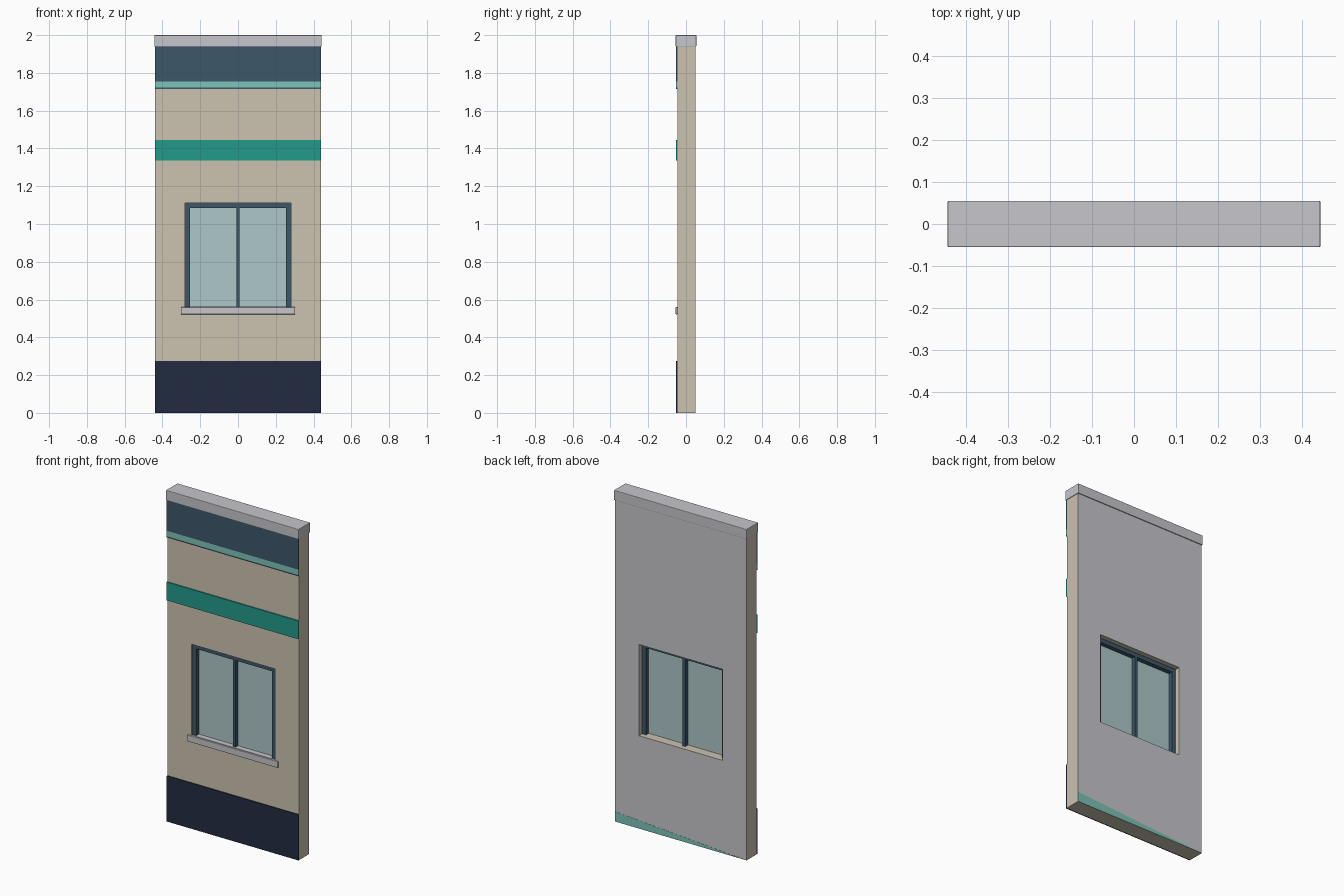
import bpy
import bmesh

if "Cube" in bpy.data.objects:
    bpy.data.objects.remove(bpy.data.objects["Cube"], do_unlink=True)


def linear(c):
    c /= 255
    return c / 12.92 if c <= 0.04045 else ((c + 0.055) / 1.055) ** 2.4


def make_material(name, r, g, b):
    mat = bpy.data.materials.new(name)
    mat.use_nodes = True
    colour = (linear(r), linear(g), linear(b), 1)
    mat.diffuse_color = colour
    mat.node_tree.nodes["Principled BSDF"].inputs["Base Color"].default_value = colour
    return mat


beige = make_material("beige plaster", 204, 194, 176)
grey = make_material("light grey", 199, 199, 204)
navy = make_material("dark navy", 34, 43, 65)
slate = make_material("slate blue", 61, 87, 105)
teal = make_material("teal", 34, 154, 139)
mint = make_material("pale teal", 124, 196, 183)
glass = make_material("pale glass", 174, 199, 200)


def finish(name, bm, mats):
    bmesh.ops.recalc_face_normals(bm, faces=bm.faces)
    mesh = bpy.data.meshes.new(name)
    bm.to_mesh(mesh)
    bm.free()
    for mat in mats:
        mesh.materials.append(mat)
    obj = bpy.data.objects.new(name, mesh)
    bpy.context.scene.collection.objects.link(obj)
    return obj


def box(name, xs, ys, zs, mat, bevel=0):
    bm = bmesh.new()
    bmesh.ops.create_cube(bm, size=1)
    for v in bm.verts:
        v.co = [r[0] if c < 0 else r[1] for c, r in zip(v.co, (xs, ys, zs))]
    obj = finish(name, bm, [mat])
    if bevel:
        mod = obj.modifiers.new("soft edge", "BEVEL")
        mod.width = bevel
        mod.segments = 2
    return obj


HALF = 0.44              # half width of the wall
OPEN = 0.28              # half width of the window opening
FRONT, BACK = -0.045, 0.05
SILL, HEAD = 0.56, 1.11
TOP = 1.94


def wall():
    """Wall as a grid of front panels with a window hole, extruded to the back."""
    xs = [-HALF, -OPEN, OPEN, HALF]
    zs = [0, SILL, HEAD, 1.335, TOP]
    bm = bmesh.new()
    grid = [[bm.verts.new((x, FRONT, z)) for x in xs] for z in zs]
    for j in range(len(zs) - 1):
        for i in range(len(xs) - 1):
            if (i, j) != (1, 1):
                bm.faces.new((grid[j][i], grid[j][i + 1], grid[j + 1][i + 1], grid[j + 1][i]))
    result = bmesh.ops.extrude_face_region(bm, geom=bm.faces[:], use_keep_orig=True)
    moved = [g for g in result["geom"] if isinstance(g, bmesh.types.BMVert)]
    bmesh.ops.translate(bm, verts=moved, vec=(0, BACK - FRONT, 0))
    # Inner side is grey, everything else plaster
    for f in bm.faces:
        f.material_index = int(all(v.co.y > BACK - 0.001 for v in f.verts))
    finish("wall", bm, [beige, grey])


wall()

# Coping along the top
box("coping", (-0.443, 0.443), (-0.055, 0.055), (TOP, 2), grey, 0.003)

# Raised bands across the front
for name, low, high, mat in (
    ("base_band", 0, 0.275, navy),
    ("middle_band", 1.335, 1.445, teal),
    ("band_lower_edge", 1.715, 1.722, slate),
    ("thin_band", 1.722, 1.755, mint),
    ("upper_band", 1.755, TOP, slate),
):
    box(name, (-HALF, HALF), (-0.052, FRONT), (low, high), mat)

# Window frame, mullion and panes
JAMB = 0.253
FRAME_Y = (-0.035, 0.02)
for side, s in (("right", -1), ("left", 1)):
    box(side + "_jamb", sorted((s * JAMB, s * OPEN)), FRAME_Y, (SILL, HEAD), slate)
    box(side + "_pane", sorted((s * 0.009, s * JAMB)), (-0.012, -0.006), (SILL, 1.085), glass)
box("window_head", (-JAMB, JAMB), FRAME_Y, (1.085, HEAD), slate)
box("mullion", (-0.009, 0.009), FRAME_Y, (SILL, 1.085), slate)

# Projecting sill and its flashing inside the opening
box("window_sill", (-0.303, 0.303), (-0.055, FRONT), (0.522, SILL), grey, 0.003)
box("sill_flashing", (-JAMB, JAMB), (FRONT, -0.012), (SILL, SILL + 0.002), grey)

# Tapering painted strip at the foot of the inner side
bm = bmesh.new()
corners = [(HALF, 0), (-HALF, 0), (HALF, 0.06)]
near, far = [[bm.verts.new((x, y, z)) for x, z in corners] for y in (BACK, BACK + 0.001)]
bm.faces.new(near)
bm.faces.new(far)
for i in range(3):
    j = (i + 1) % 3
    bm.faces.new((near[i], near[j], far[j], far[i]))
finish("inner_foot_strip", bm, [mint])
